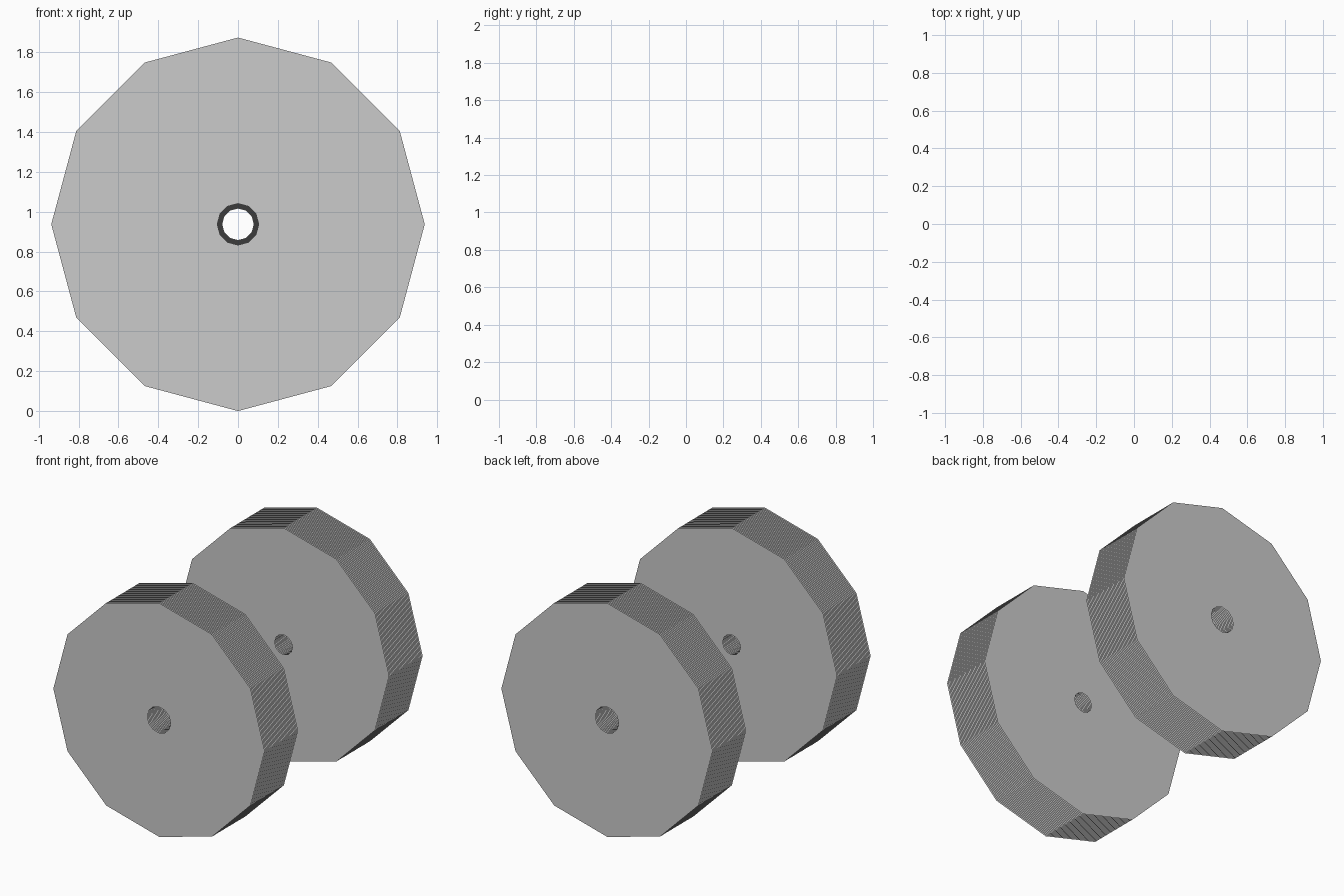
import bpy, bmesh
from math import sin, cos, pi

if "Cube" in bpy.data.objects:
    bpy.data.objects.remove(bpy.data.objects["Cube"])

SIDES, LAYERS = 12, 31
RADIUS = 0.937            # outer radius, also the height of the axle line
STEP = 0.0141             # gap between neighbouring sheets
HOLE_OUT, HOLE_IN = 0.104, 0.079


def ring(bm, r, y):
    return [bm.verts.new((r * sin(2 * pi * i / SIDES), y, RADIUS + r * cos(2 * pi * i / SIDES)))
            for i in range(SIDES)]


def wheel_stack(name, side):
    """Stack of thin flat sheets with a bore that narrows inwards."""
    bm = bmesh.new()
    for k in range(LAYERS):
        y = side * (1 - k * STEP)
        hole = HOLE_OUT + (HOLE_IN - HOLE_OUT) * k / (LAYERS - 1)
        outer, inner = ring(bm, RADIUS, y), ring(bm, hole, y)
        for i in range(SIDES):
            j = (i + 1) % SIDES
            face = [outer[i], outer[j], inner[j], inner[i]]
            bm.faces.new(face if side > 0 else face[::-1])
    mesh = bpy.data.meshes.new(name)
    bm.to_mesh(mesh)
    bm.free()
    bpy.context.collection.objects.link(bpy.data.objects.new(name, mesh))


# Front and back wheels, mirror images of each other
wheel_stack("front_wheel_sheets", -1)
wheel_stack("back_wheel_sheets", 1)
